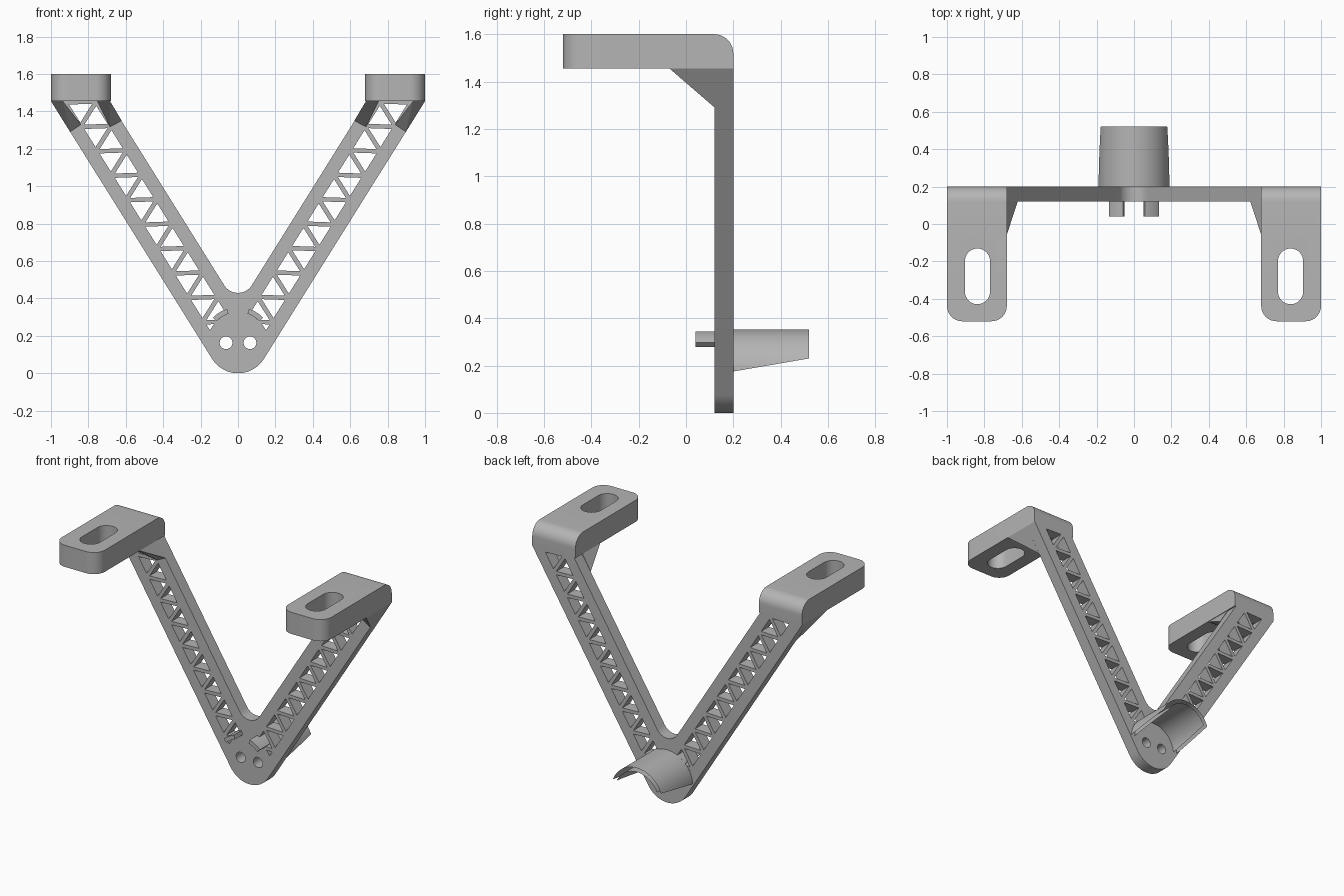
import bpy, bmesh, math
from mathutils import Vector

cube = bpy.data.objects.get("Cube")
if cube:
    bpy.data.objects.remove(cube)

grey = bpy.data.materials.new("plain grey")
grey.use_nodes = True
grey.diffuse_color = (0.46, 0.46, 0.46, 1)
grey.node_tree.nodes["Principled BSDF"].inputs["Base Color"].default_value = grey.diffuse_color

HUB_Z, HUB_R = 0.163, 0.163        # hub disc
BACK, FRONT = 0.2, 0.12            # plate faces in y
TAB_Z, TOP = 1.455, 1.6            # underside and top of the mounting tabs
SA, CA = math.sin(math.radians(32)), math.cos(math.radians(32))   # arm lean


def arc(cx, cz, r, a0, a1, n=24):
    angles = [math.radians(a0 + (a1 - a0) * i / n) for i in range(n + 1)]
    return [(cx + r * math.cos(a), cz + r * math.sin(a)) for a in angles]


def ring(r0, r1, a0, a1, n=24):
    return arc(0, HUB_Z, r1, a0, a1, n) + arc(0, HUB_Z, r0, a1, a0, n)


def add_prism(bm, pts, lo, hi, axis="y"):
    """Extrude a flat outline along y (points are x, z) or z (points are x, y)."""
    place = (lambda p, h: (p[0], h, p[1])) if axis == "y" else (lambda p, h: (p[0], p[1], h))
    a = [bm.verts.new(place(p, lo)) for p in pts]
    b = [bm.verts.new(place(p, hi)) for p in pts]
    bm.faces.new(a)
    bm.faces.new(b[::-1])
    for i in range(len(pts)):
        j = (i + 1) % len(pts)
        bm.faces.new((a[i], b[i], b[j], a[j]))


def finish(name, bm):
    bmesh.ops.recalc_face_normals(bm, faces=bm.faces[:])
    me = bpy.data.meshes.new(name)
    bm.to_mesh(me)
    bm.free()
    me.materials.append(grey)
    ob = bpy.data.objects.new(name, me)
    bpy.context.collection.objects.link(ob)
    return ob


def prism(name, pts, lo, hi, axis="y"):
    bm = bmesh.new()
    add_prism(bm, pts, lo, hi, axis)
    return finish(name, bm)


def activate(ob):
    bpy.ops.object.select_all(action="DESELECT")
    ob.select_set(True)
    bpy.context.view_layer.objects.active = ob


def cut(ob, cutter):
    mod = ob.modifiers.new("cut", "BOOLEAN")
    mod.operation, mod.solver, mod.object = "DIFFERENCE", "EXACT", cutter
    activate(ob)
    bpy.ops.object.modifier_apply(modifier=mod.name)
    bpy.data.objects.remove(cutter)


def smooth(ob):
    activate(ob)
    bpy.ops.object.shade_smooth_by_angle(angle=math.radians(30))


# V-shaped plate with round hub and filleted crotch
inner_x = 0.689
outline = arc(0, HUB_Z, HUB_R, -148, -32) + [(1, TAB_Z), (inner_x, TAB_Z)]
outline += arc(0, 0.517, 0.087, -32, -148) + [(-inner_x, TAB_Z), (-1, TAB_Z)]
plate = prism("v_plate", outline, FRONT, BACK)

# Truss openings: rows of triangles along each arm
PITCH, MID, HALF = 0.154, -0.055, 0.0725


def node(k, outer):
    s = (1.5636 if outer else 1.480) + k * PITCH
    c = MID + (HALF if outer else -HALF)
    return Vector((SA * s + CA * c, CA * s - SA * c))


holes = bmesh.new()
for side in (1, -1):
    for k in range(-9, 1):
        tris = [(node(k, True), node(k + 1, True), node(k + 1, False))]
        if k > -9:
            tris.append((node(k, True), node(k, False), node(k + 1, False)))
        for tri in tris:
            mid = sum(tri, Vector((0, 0))) / 3
            pts = [mid + (p - mid) * 0.74 for p in tri]
            add_prism(holes, [(side * p.x, p.y) for p in pts], 0.05, 0.27)
truss = finish("truss_cutter", holes)
cut(truss, prism("hub_keep", arc(0, HUB_Z, HUB_R, 0, 354, 59), 0, 0.3))
cut(plate, truss)

# Two screw holes in the hub
for side in (1, -1):
    cut(plate, prism("screw_cutter", arc(side * 0.064, HUB_Z, 0.034, 0, 345, 23), 0.05, 0.27))
smooth(plate)

# Half-round cradle behind the hub, its lower edges sloping up to the back
bm = bmesh.new()
add_prism(bm, ring(HUB_R, 0.19, 0, 180, 40), BACK, 0.52)
sliced = bmesh.ops.bisect_plane(
    bm, geom=bm.verts[:] + bm.edges[:] + bm.faces[:],
    plane_co=(0, BACK, 0.175), plane_no=(0, -0.055, 0.32), clear_inner=True)
bmesh.ops.holes_fill(bm, edges=[e for e in bm.edges if e.is_boundary], sides=0)
smooth(finish("cradle", bm))

for side, label in ((1, "left"), (-1, "right")):
    # Curved prongs passing through the plate to the front
    a0, a1 = (45, 72) if side > 0 else (108, 135)
    smooth(prism(label + "_prong", ring(HUB_R, 0.19, a0, a1, 8), 0.04, BACK))

    # Mounting tab: rounded front corners and rounded upper back edge
    bm = bmesh.new()
    x0, x1 = side * 0.68, side * 1.0
    add_prism(bm, [(x0, -0.52), (x1, -0.52), (x1, BACK), (x0, BACK)], TAB_Z, TOP, "z")
    fronts = [e for e in bm.edges if all(v.co.y < -0.5 for v in e.verts)
              and abs(e.verts[0].co.z - e.verts[1].co.z) > 0.1]
    backs = [e for e in bm.edges if all(v.co.y > 0.1 and v.co.z > 1.5 for v in e.verts)]
    bmesh.ops.bevel(bm, geom=fronts + backs, offset=0.082, segments=10,
                    profile=0.5, affect="EDGES")
    tab = finish(label + "_tab", bm)
    slot = arc(side * 0.837, -0.198, 0.067, 0, 180, 16) + arc(side * 0.837, -0.362, 0.067, 180, 360, 16)
    cut(tab, prism("slot_cutter", slot, 1.3, 1.8, "z"))
    smooth(tab)

    # Two sloping gussets under each tab, along the arm's rims
    for where, top, low in (
            ("outer", (1.0, 0.936), ((0.898, 1.291), (0.84, 1.33))),
            ("inner", (0.754, 0.684), ((0.685, 1.318), (0.622, 1.35)))):
        bm = bmesh.new()
        for x in top:
            for y in (-0.07, FRONT):
                bm.verts.new((side * x, y, TAB_Z))
        for x, z in low:
            bm.verts.new((side * x, FRONT, z))
        bmesh.ops.convex_hull(bm, input=bm.verts[:])
        finish(f"{label}_{where}_gusset", bm)
